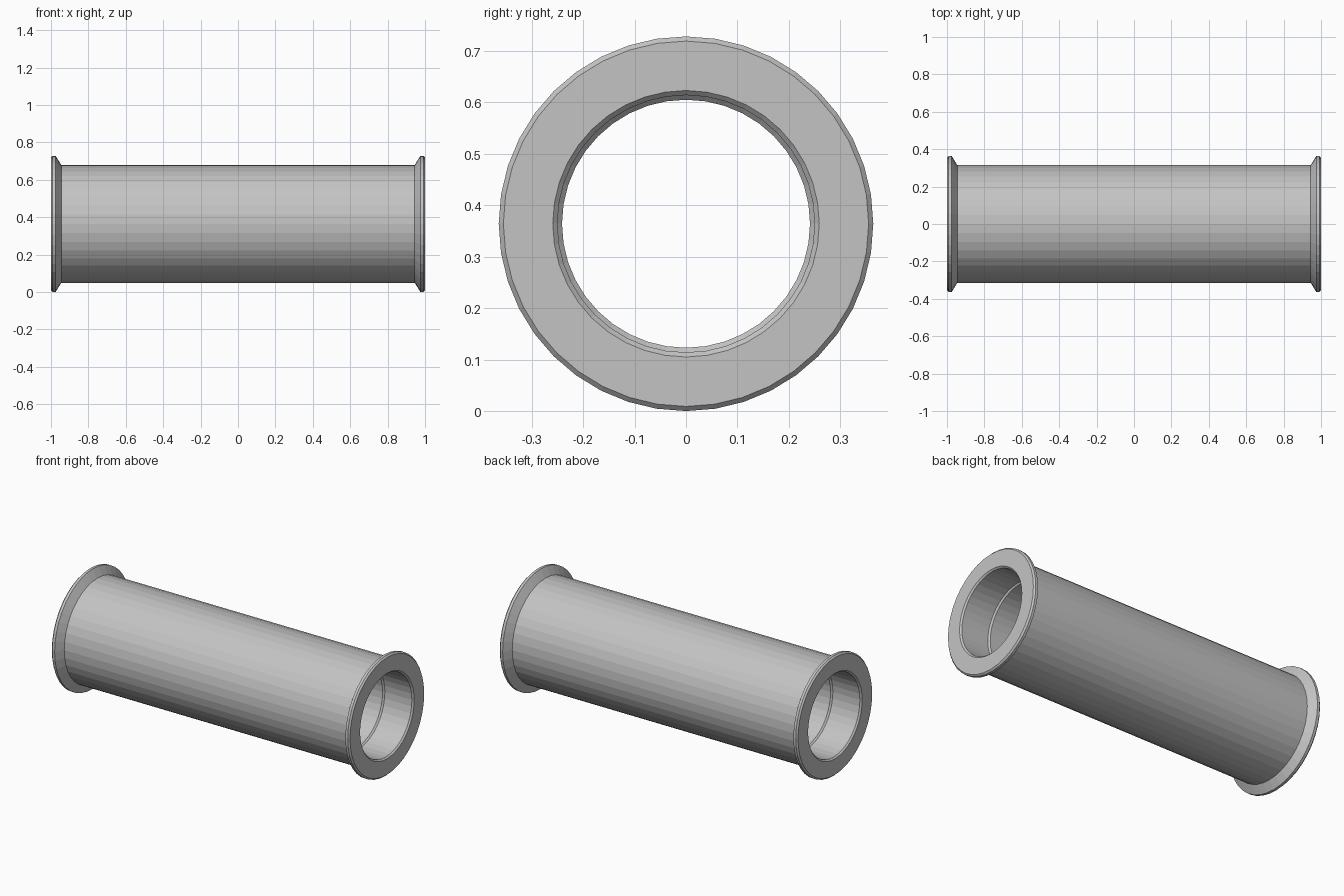
import bpy, bmesh, math
from mathutils import Vector

SIDES = 40
AXIS_HEIGHT = 0.364

cube = bpy.data.objects.get("Cube")
if cube:
    bpy.data.objects.remove(cube, do_unlink=True)

# Plain grey material
grey = bpy.data.materials.new("light grey")
grey.use_nodes = True
colour = (0.55, 0.55, 0.55, 1)
grey.diffuse_color = colour
grey.node_tree.nodes["Principled BSDF"].inputs["Base Color"].default_value = colour

# Half profile (x, radius): outer wall, tapered flange, end face, counterbore
half = [
    (0.945, 0.315), (0.975, 0.364), (0.991, 0.364), (1.0, 0.355),
    (1.0, 0.259), (0.991, 0.25), (0.81, 0.25), (0.801, 0.241),
]
profile = half + [(-x, r) for x, r in reversed(half)]


def lathe(name, points, material):
    """Revolve a closed profile around the x axis."""
    bm = bmesh.new()
    rings = []
    for i in range(SIDES):
        a = math.tau * i / SIDES
        rings.append([bm.verts.new(Vector((x, r * math.sin(a), AXIS_HEIGHT + r * math.cos(a))))
                      for x, r in points])
    n = len(points)
    for i, ring in enumerate(rings):
        nxt = rings[(i + 1) % SIDES]
        for j in range(n):
            k = (j + 1) % n
            bm.faces.new((ring[j], ring[k], nxt[k], nxt[j]))
    bmesh.ops.recalc_face_normals(bm, faces=bm.faces)
    mesh = bpy.data.meshes.new(name)
    bm.to_mesh(mesh)
    bm.free()
    mesh.materials.append(material)
    obj = bpy.data.objects.new(name, mesh)
    bpy.context.collection.objects.link(obj)
    return obj


# Flanged tube with a stepped bore
lathe("flanged_tube", profile, grey)
